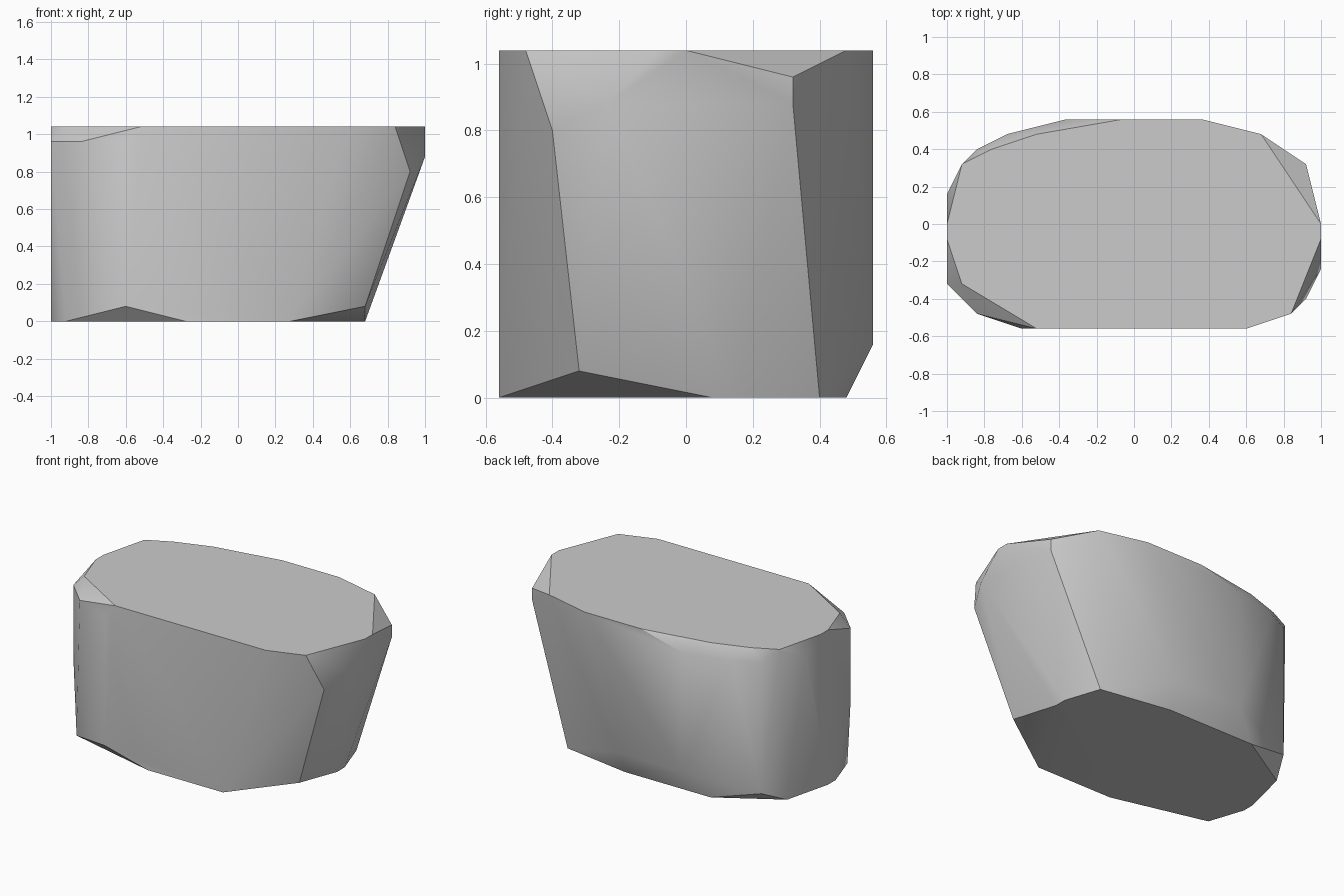
import bpy
import bmesh
import math

# Remove only the default cube
default_cube = bpy.data.objects.get("Cube")
if default_cube:
    bpy.data.objects.remove(default_cube, do_unlink=True)


def flat_material(name, color):
    """One plain colour for viewport and render."""
    material = bpy.data.materials.new(name)
    material.use_nodes = True
    material.diffuse_color = color
    shader = material.node_tree.nodes["Principled BSDF"]
    shader.inputs["Base Color"].default_value = color
    return material


def faceted_block(name, levels, material):
    """Wrap the corner outlines, given in hundredths per height, in a hull."""
    mesh = bpy.data.meshes.new(name)
    bm = bmesh.new()
    for height, outline in levels.items():
        for x, y in outline:
            bm.verts.new((x / 100, y / 100, height / 100))
    hull = bmesh.ops.convex_hull(bm, input=bm.verts[:])
    inner = {v for v in hull["geom_interior"] + hull["geom_unused"]
             if isinstance(v, bmesh.types.BMVert)}
    bmesh.ops.delete(bm, geom=list(inner), context="VERTS")
    bmesh.ops.dissolve_limit(bm, angle_limit=math.radians(0.5),
                             verts=bm.verts[:], edges=bm.edges[:])
    bmesh.ops.recalc_face_normals(bm, faces=bm.faces[:])
    bm.to_mesh(mesh)
    bm.free()
    mesh.materials.append(material)
    block = bpy.data.objects.new(name, mesh)
    bpy.context.collection.objects.link(block)
    return block


# Outlines of the stone: flat base, low corners, shoulders, flat top
levels = {
    0: [(28, -56), (68, 8), (68, 16), (60, 40), (12, 48), (-52, 48),
        (-92, 24), (-100, -8), (-100, -16), (-92, -40), (-28, -56)],
    8: [(68, -32), (-60, -56), (-84, 40)],
    16: [(12, 56), (-36, 56)],
    48: [(-100, -32)],
    80: [(92, -40)],
    88: [(100, -24), (92, 32)],
    96: [(92, 32), (-36, 56), (-68, 48), (-84, 40), (-100, 16),
         (-100, -32), (-84, -48), (-60, -56)],
    104: [(100, 0), (68, 48), (36, 56), (-6, 56), (-52, 48), (-76, 40),
          (-92, 32), (-100, 0), (-100, -8), (-92, -32), (-52, -56),
          (60, -56), (84, -48), (100, -8)],
}

stone_grey = flat_material("stone grey", (0.6, 0.6, 0.6, 1))
stone = faceted_block("stone_block", levels, stone_grey)

# Soft shading across the shallow facets, crisp chamfers
bpy.ops.object.select_all(action="DESELECT")
stone.select_set(True)
bpy.context.view_layer.objects.active = stone
bpy.ops.object.shade_smooth_by_angle(angle=math.radians(30))
